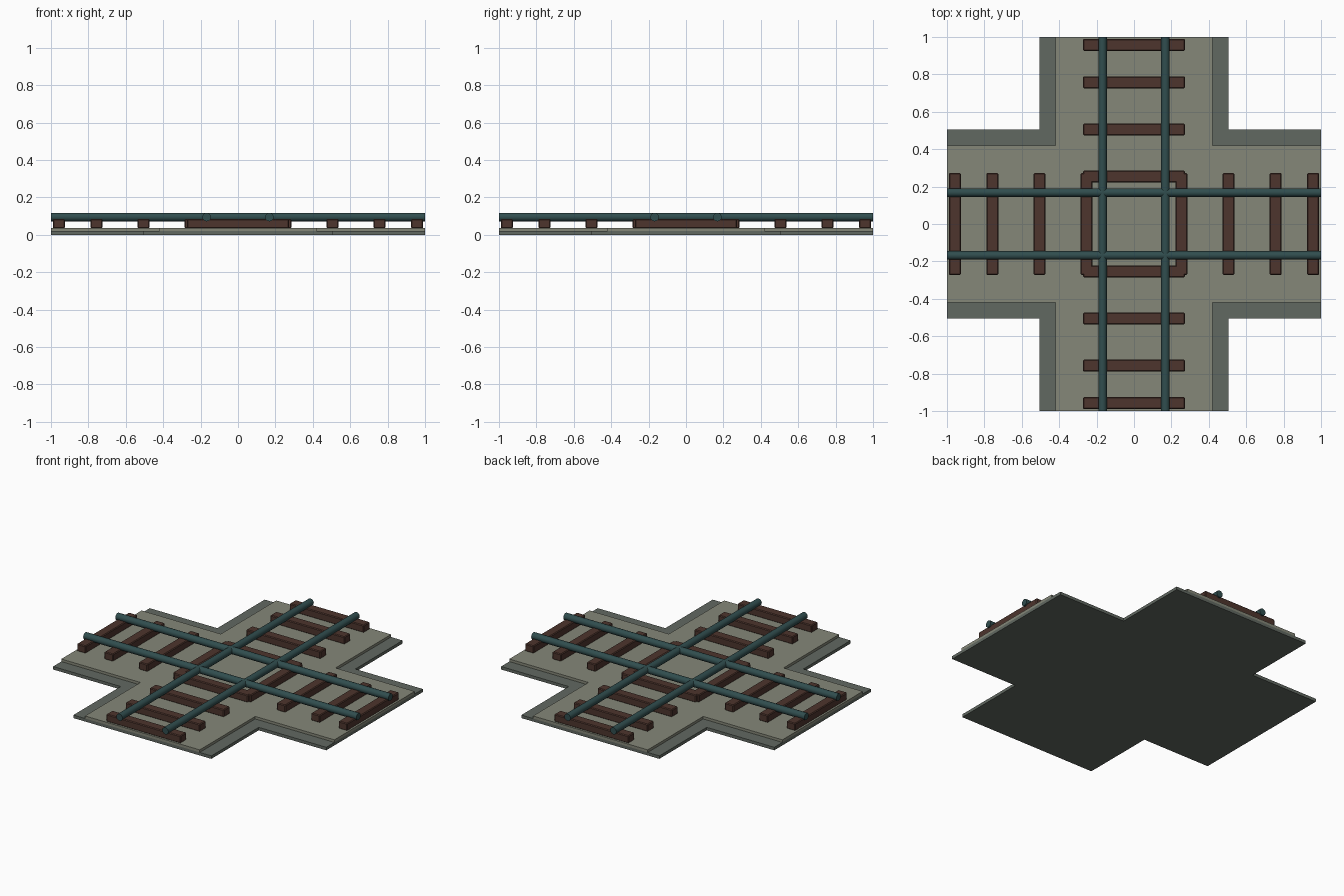
import bpy, bmesh
from math import pi

cube = bpy.data.objects.get("Cube")
if cube:
    bpy.data.objects.remove(cube, do_unlink=True)


def material(name, color):
    m = bpy.data.materials.new(name)
    m.use_nodes = True
    m.diffuse_color = (*color, 1)
    m.node_tree.nodes["Principled BSDF"].inputs["Base Color"].default_value = (*color, 1)
    return m


stone = material("dark stone", (0.12, 0.14, 0.12))
gravel = material("pale gravel", (0.235, 0.245, 0.19))
wood = material("brown wood", (0.075, 0.035, 0.026))
steel = material("teal steel", (0.03, 0.075, 0.077))


def cross_slab(name, half, bottom, top, mat):
    """Plus-shaped slab with arms reaching the tile edge."""
    outline = []
    for sx, sy in ((1, 1), (-1, 1), (-1, -1), (1, -1)):
        corner = [(sx, sy * half), (sx * half, sy * half), (sx * half, sy)]
        outline += corner if sx * sy > 0 else corner[::-1]
    bm = bmesh.new()
    face = bm.faces.new([bm.verts.new((x, y, bottom)) for x, y in outline])
    side = bmesh.ops.extrude_face_region(bm, geom=[face])["geom"]
    bmesh.ops.translate(bm, vec=(0, 0, top - bottom),
                        verts=[v for v in side if isinstance(v, bmesh.types.BMVert)])
    bmesh.ops.recalc_face_normals(bm, faces=bm.faces)
    mesh = bpy.data.meshes.new(name)
    bm.to_mesh(mesh)
    bm.free()
    mesh.materials.append(mat)
    bpy.context.collection.objects.link(bpy.data.objects.new(name, mesh))


def sleeper(name, offset, turn):
    """Wooden beam lying across the track."""
    loc = (0, offset, 0.06) if turn else (offset, 0, 0.06)
    bpy.ops.mesh.primitive_cube_add(size=1, location=loc)
    ob = bpy.context.object
    ob.name = name
    ob.scale = (0.544, 0.064, 0.05) if turn else (0.064, 0.544, 0.05)
    bpy.ops.object.transform_apply(location=False, rotation=False, scale=True)
    ob.data.materials.append(wood)
    bevel = ob.modifiers.new("worn edges", "BEVEL")
    bevel.width = 0.005
    bevel.segments = 1


def rail(name, offset, turn):
    """Round rail running the length of the tile."""
    loc = (offset, 0, 0.095) if turn else (0, offset, 0.095)
    rot = (pi / 2, 0, 0) if turn else (0, pi / 2, 0)
    bpy.ops.mesh.primitive_cylinder_add(vertices=12, radius=0.023, depth=2,
                                        location=loc, rotation=rot)
    ob = bpy.context.object
    ob.name = name
    ob.data.materials.append(steel)
    bpy.ops.object.shade_smooth_by_angle(angle=pi / 4)


# Ground
cross_slab("base_slab", 0.505, 0, 0.02, stone)
cross_slab("gravel_bed", 0.42, 0.02, 0.037, gravel)

# Two crossing tracks
for turn, track in ((False, "cross"), (True, "main")):
    for side in (-1, 1):
        rail(f"{track}_rail", side * 0.168, turn)
        for offset in (0.253, 0.505, 0.757, 0.958):
            sleeper(f"{track}_sleeper", side * offset, turn)
